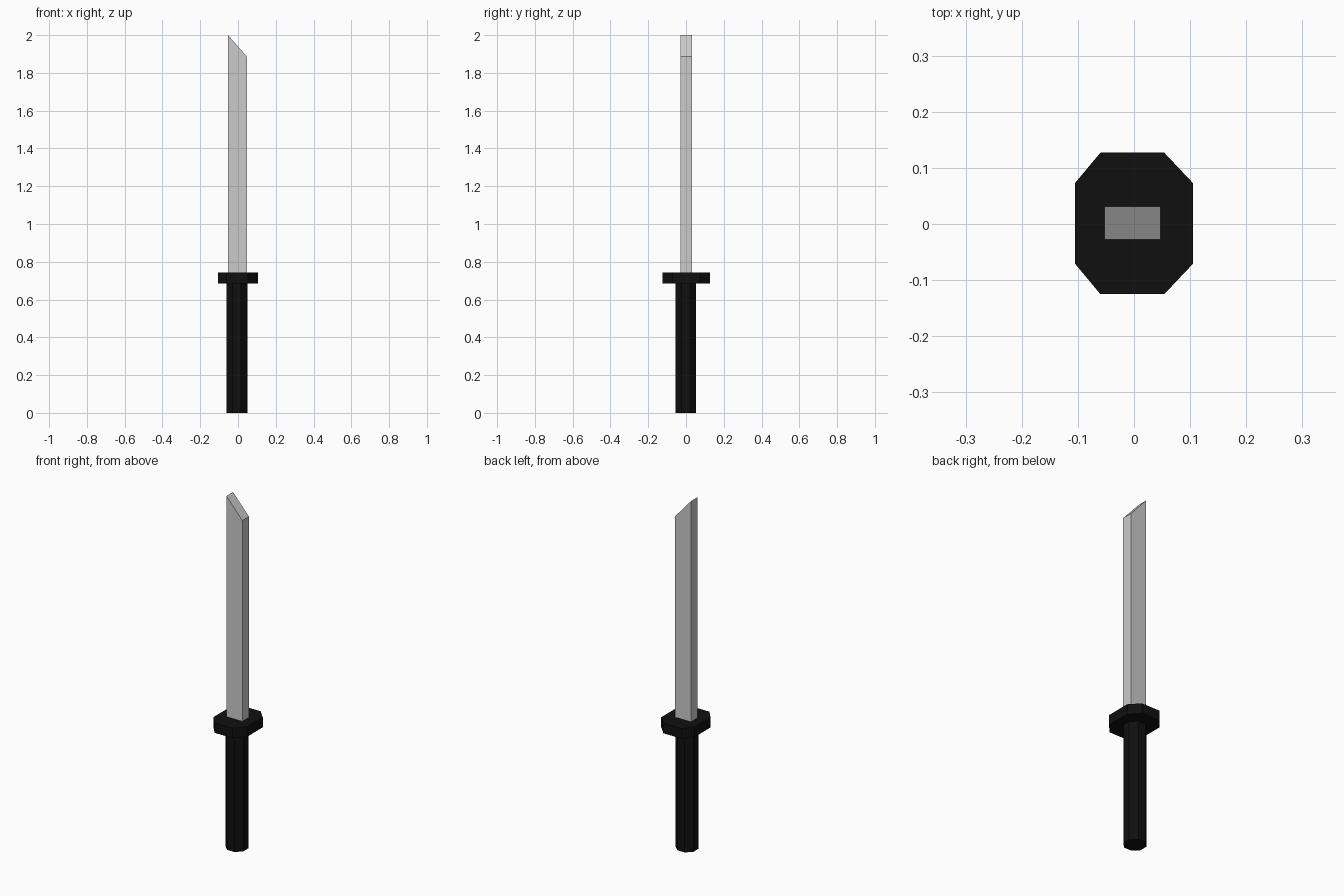
import bpy, bmesh

if "Cube" in bpy.data.objects:
    bpy.data.objects.remove(bpy.data.objects["Cube"])


def material(name, rgb):
    m = bpy.data.materials.new(name)
    m.diffuse_color = (*rgb, 1)
    m.use_nodes = True
    m.node_tree.nodes["Principled BSDF"].inputs["Base Color"].default_value = m.diffuse_color
    return m


def prism(name, outline, z0, tops, mat):
    """Extrude an xy outline from z0 up to a top height for each point."""
    bm = bmesh.new()
    low = [bm.verts.new((x, y, z0)) for x, y in outline]
    high = [bm.verts.new((x, y, z)) for (x, y), z in zip(outline, tops)]
    n = len(outline)
    bm.faces.new(low[::-1])
    bm.faces.new(high)
    for i in range(n):
        j = (i + 1) % n
        bm.faces.new((low[i], low[j], high[j], high[i]))
    bmesh.ops.recalc_face_normals(bm, faces=bm.faces)
    me = bpy.data.meshes.new(name)
    bm.to_mesh(me)
    bm.free()
    me.materials.append(mat)
    ob = bpy.data.objects.new(name, me)
    bpy.context.collection.objects.link(ob)
    return ob


def octagon(cx, cy, hx, hy, fx, fy):
    """Rectangle of half size hx, hy with corners cut at fx, fy."""
    pts = [(hx, -fy), (hx, fy), (fx, hy), (-fx, hy),
           (-hx, fy), (-hx, -fy), (-fx, -hy), (fx, -hy)]
    return [(cx + x, cy + y) for x, y in pts]


black = material("black", (0.005, 0.005, 0.005))
steel = material("steel grey", (0.6, 0.6, 0.6))

# Eight-sided grip
prism("handle", octagon(-0.006, -0.001, 0.056, 0.055, 0.023, 0.023), 0.0, [0.69] * 8, black)

# Flat guard with clipped corners
guard = octagon(0, 0.001, 0.105, 0.126, 0.057, 0.072)
guard = [(x - 0.003 if abs(x) < 0.1 else x, y) for x, y in guard]
prism("guard", guard, 0.685, [0.742] * 8, black)

# Straight blade with a slanted tip
x0, x1, y0, y1 = -0.053, 0.047, -0.028, 0.031
prism("blade", [(x0, y0), (x1, y0), (x1, y1), (x0, y1)], 0.72,
      [2.0, 1.887, 1.887, 2.0], steel)
